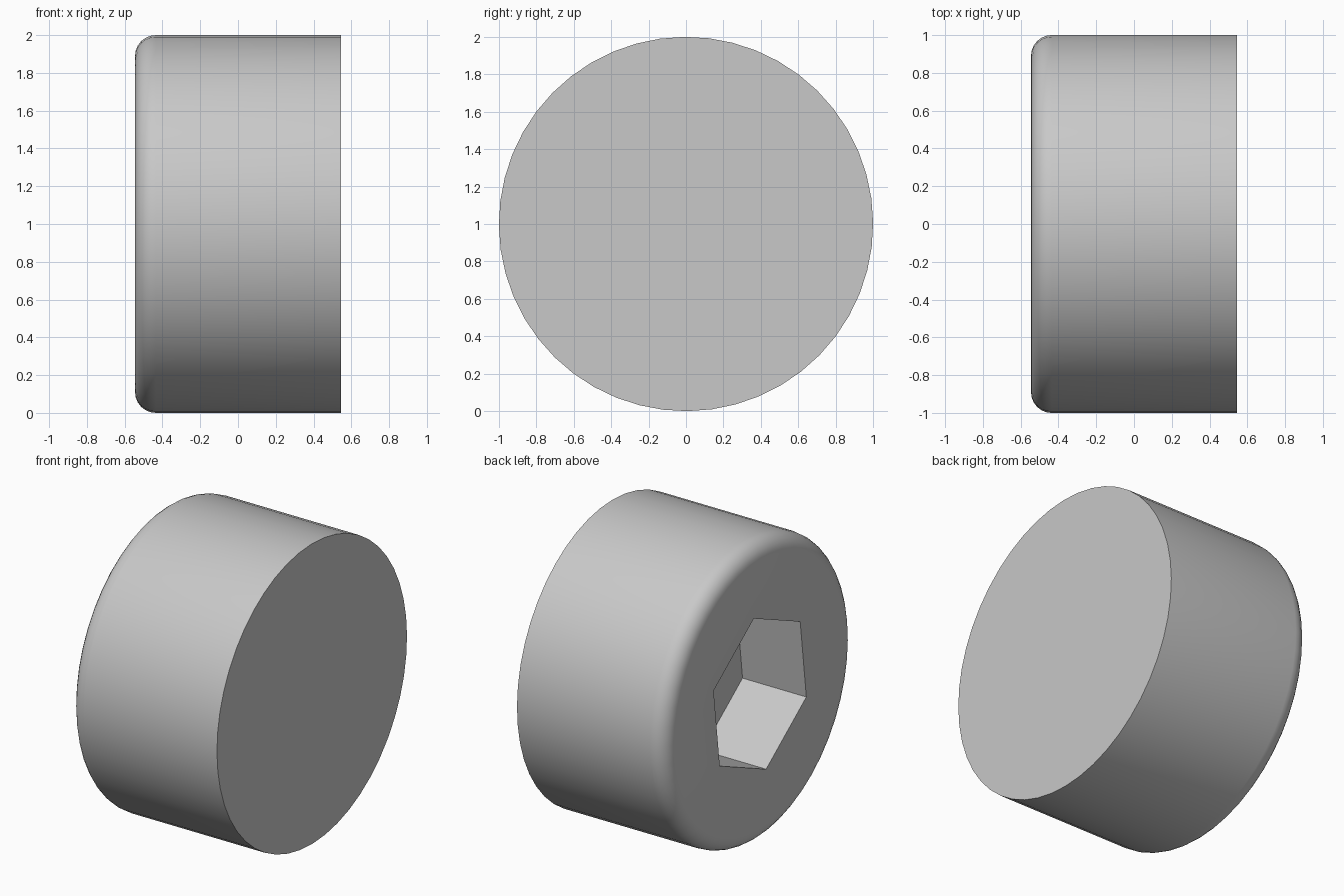
import bpy
import bmesh
from math import sin, cos, pi, radians

cube = bpy.data.objects.get("Cube")
if cube:
    bpy.data.objects.remove(cube, do_unlink=True)

SIDES = 48
HALF = 0.545       # half the head height, along x
FILLET = 0.11
SOCKET_R = 0.53
SOCKET_DEPTH = 0.47
TURN = radians(7)

steel = bpy.data.materials.new("plain grey steel")
steel.use_nodes = True
grey = (0.58, 0.58, 0.58, 1)
steel.diffuse_color = grey
steel.node_tree.nodes["Principled BSDF"].inputs["Base Color"].default_value = grey

bm = bmesh.new()


def ring(x, radius, sides):
    """Circle of vertices around the x axis."""
    step = 2 * pi / sides
    return [bm.verts.new((x, radius * sin(TURN + i * step),
                          1 + radius * cos(TURN + i * step))) for i in range(sides)]


def wall(a, b):
    """Quads joining two rings."""
    n = len(a)
    for i in range(n):
        j = (i + 1) % n
        bm.faces.new((a[i], a[j], b[j], b[i]))


def loop_edges(r):
    return [bm.edges.get((r[i - 1], r[i])) for i in range(len(r))]


# Round body: flat end, straight side, filleted rim
rings = [ring(HALF, 1, SIDES)]
for k in range(7):
    t = k / 6 * pi / 2
    rings.append(ring(-HALF + FILLET * (1 - sin(t)), 1 - FILLET * (1 - cos(t)), SIDES))
for a, b in zip(rings, rings[1:]):
    wall(a, b)
bm.faces.new(rings[0])

# Hexagonal socket with a flat floor
mouth = ring(-HALF, SOCKET_R, 6)
floor = ring(-HALF + SOCKET_DEPTH, SOCKET_R, 6)
wall(mouth, floor)
bm.faces.new(floor)

# Flat face between the rim and the socket mouth
bmesh.ops.triangle_fill(bm, use_beauty=True, use_dissolve=False, normal=(-1, 0, 0),
                        edges=loop_edges(rings[-1]) + loop_edges(mouth))
bmesh.ops.recalc_face_normals(bm, faces=bm.faces[:])

mesh = bpy.data.meshes.new("screw_head")
bm.to_mesh(mesh)
bm.free()
mesh.materials.append(steel)
head = bpy.data.objects.new("screw_head", mesh)
bpy.context.collection.objects.link(head)

bpy.ops.object.select_all(action='DESELECT')
head.select_set(True)
bpy.context.view_layer.objects.active = head
bpy.ops.object.shade_smooth_by_angle(angle=radians(30))
